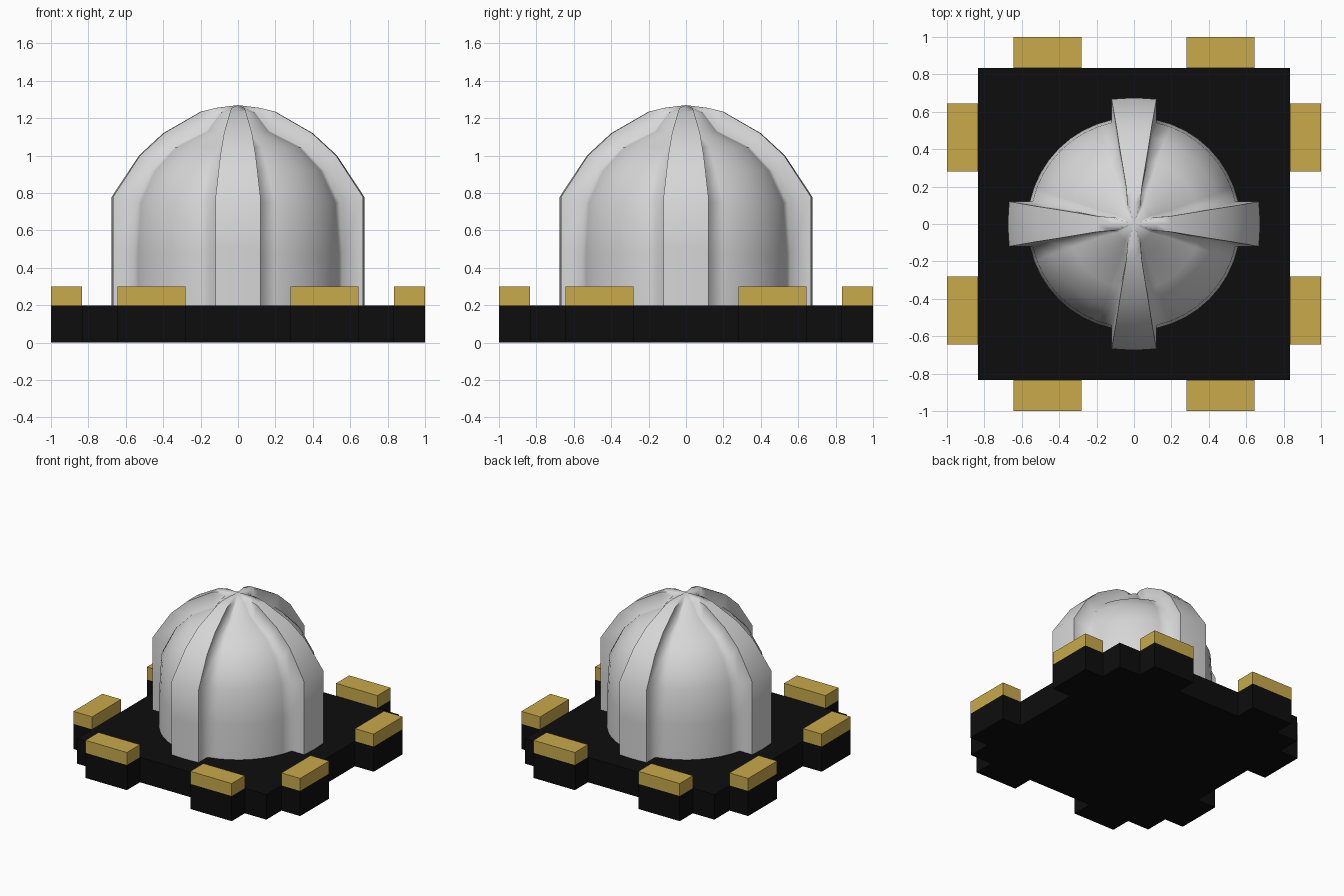
import bpy, bmesh, math
from mathutils import Matrix, Vector

cube = bpy.data.objects.get("Cube")
if cube:
    bpy.data.objects.remove(cube)


def material(name, color):
    m = bpy.data.materials.new(name)
    m.use_nodes = True
    rgba = (*color, 1)
    m.diffuse_color = rgba
    bsdf = next(n for n in m.node_tree.nodes if n.type == 'BSDF_PRINCIPLED')
    bsdf.inputs["Base Color"].default_value = rgba
    bsdf.inputs["Roughness"].default_value = 0.6
    return m


BLACK = material("black", (0.004, 0.004, 0.004))
GOLD = material("gold", (0.58, 0.40, 0.07))
GREY = material("light grey", (0.68, 0.68, 0.68))


def add_object(name, bm, mat):
    bmesh.ops.recalc_face_normals(bm, faces=bm.faces)
    mesh = bpy.data.meshes.new(name)
    bm.to_mesh(mesh)
    bm.free()
    mesh.materials.append(mat)
    obj = bpy.data.objects.new(name, mesh)
    bpy.context.collection.objects.link(obj)
    return obj


def box(name, lo, hi, mat, turn=0):
    lo, hi = Vector(lo), Vector(hi)
    bm = bmesh.new()
    bmesh.ops.create_cube(bm, size=1)
    place = Matrix.Translation((lo + hi) / 2) @ Matrix.Diagonal((*(hi - lo), 1))
    bm.transform(Matrix.Rotation(turn, 4, 'Z') @ place)
    return add_object(name, bm, mat)


# Square base with two tabs on each side, each topped by a gold block
HALF, TOP = 0.835, 0.2
box("base", (-HALF, -HALF, 0), (HALF, HALF, TOP), BLACK)
for side, name in enumerate(("back", "right", "front", "left")):
    for i, x in enumerate((-0.645, 0.28)):
        turn = side * math.pi / 2
        box(f"{name}_tab_{i + 1}", (x, HALF, 0), (x + 0.365, 1, TOP), BLACK, turn)
        box(f"{name}_block_{i + 1}", (x, HALF, TOP), (x + 0.365, 1, 0.3), GOLD, turn)

# Ribbed dome: rib radius, rib height, rib half width, body radius, body height
LEVELS = [
    (0.675, 0.20, 0.12, 0.57, 0.20),
    (0.675, 0.50, 0.12, 0.57, 0.48),
    (0.675, 0.78, 0.12, 0.555, 0.75),
    (0.53, 1.00, 0.095, 0.47, 0.92),
    (0.40, 1.12, 0.075, 0.35, 1.045),
    (0.20, 1.235, 0.042, 0.175, 1.13),
    (0.12, 1.255, 0.035, 0.10, 1.23),
]
STEPS = 8


def quadrant(rib_r, rib_z, w, body_r, body_z):
    """Points of one level from a rib's leading edge to the next rib."""
    edge_r = rib_r - w * 0.06
    pts = [(edge_r, -w, rib_z), (rib_r, 0, rib_z), (edge_r, w, rib_z)]
    start = math.asin(w / body_r)
    for i in range(STEPS + 1):
        a = start + (math.pi / 2 - 2 * start) * i / STEPS
        pts.append((body_r * math.cos(a), body_r * math.sin(a), body_z))
    return [Vector(p) for p in pts]


bm = bmesh.new()
rings = []
for level in LEVELS:
    ring = []
    for k in range(4):
        spin = Matrix.Rotation(k * math.pi / 2, 3, 'Z')
        ring += [bm.verts.new(spin @ p) for p in quadrant(*level)]
    rings.append(ring)
count = len(rings[0])
for low, high in zip(rings, rings[1:]):
    for i in range(count):
        j = (i + 1) % count
        bm.faces.new((low[i], low[j], high[j], high[i]))
apex = bm.verts.new((0, 0, 1.27))
for i in range(count):
    bm.faces.new((rings[-1][i], rings[-1][(i + 1) % count], apex))

# Smooth surface with crisp rib edges
for f in bm.faces:
    f.smooth = True
for low, high in zip(rings, rings[1:]):
    for i in range(count):
        if i % (count // 4) in (0, 2):
            bm.edges.get((low[i], high[i])).smooth = False
add_object("ribbed_dome", bm, GREY)
